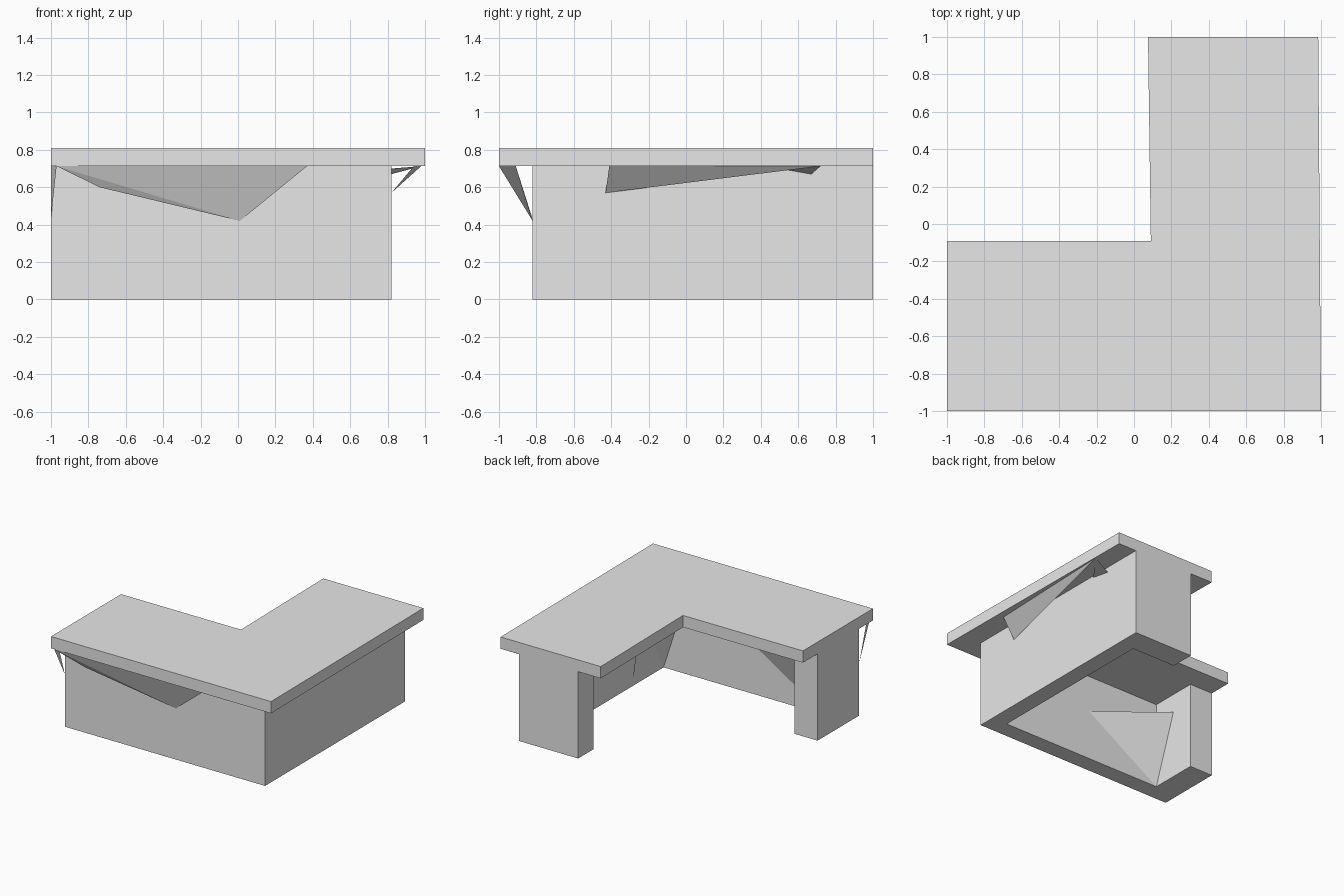
import bpy
import bmesh

cube = bpy.data.objects.get("Cube")
if cube:
    bpy.data.objects.remove(cube, do_unlink=True)

grey = bpy.data.materials.new("light_grey")
grey.use_nodes = True
grey.diffuse_color = (0.8, 0.8, 0.8, 1)
grey.node_tree.nodes["Principled BSDF"].inputs["Base Color"].default_value = (0.8, 0.8, 0.8, 1)


def finish(name, bm):
    mesh = bpy.data.meshes.new(name)
    bm.to_mesh(mesh)
    bm.free()
    mesh.materials.append(grey)
    obj = bpy.data.objects.new(name, mesh)
    bpy.context.collection.objects.link(obj)
    return obj


def slab(name, outline, bottom, top):
    """Extrude a plan outline between two heights."""
    bm = bmesh.new()
    face = bm.faces.new([bm.verts.new((x, y, bottom)) for x, y in outline])
    ext = bmesh.ops.extrude_face_region(bm, geom=[face])
    verts = [v for v in ext["geom"] if isinstance(v, bmesh.types.BMVert)]
    bmesh.ops.translate(bm, verts=verts, vec=(0, 0, top - bottom))
    bmesh.ops.recalc_face_normals(bm, faces=bm.faces)
    return finish(name, bm)


def sheet(name, points, faces):
    """Thin flat gusset made of a few facets."""
    bm = bmesh.new()
    verts = [bm.verts.new(p) for p in points]
    for face in faces:
        bm.faces.new([verts[i] for i in face])
    return finish(name, bm)


UNDER = 0.713   # underside of the counter
OUT = 0.82      # outer wall face
INN = 0.68      # inner wall face

# L-shaped counter top
slab("counter_top",
     [(-1, -1), (1, -1), (0.985, 1), (0.075, 1), (0.09, -0.09), (-1, -0.09)],
     UNDER, 0.81)

# L-shaped wall with a return panel at each end
slab("base_walls",
     [(-1, -OUT), (OUT, -OUT), (OUT, 1), (0.28, 1), (0.28, 0.8), (INN, 0.8),
      (INN, -INN), (-0.79, -INN), (-0.79, -0.28), (-1, -0.28)],
     0, UNDER)

# Slanted facets under the front overhang
sheet("front_gusset",
      [(-0.97, -1, UNDER), (-0.74, -0.93, 0.6), (0.01, -OUT, 0.42), (0.37, -0.91, UNDER)],
      [(0, 1, 2), (0, 2, 3)])
sheet("front_corner_gusset",
      [(-0.97, -1, UNDER), (-1, -OUT, 0.43), (-1, -0.91, UNDER)], [(0, 1, 2)])

# Slanted facets under the side overhang
sheet("side_gusset",
      [(0.94, -0.41, UNDER), (OUT, -0.43, 0.57), (0.98, 0.72, UNDER),
       (OUT, 0.67, 0.67), (OUT, 0.5, 0.7)],
      [(0, 1, 2), (2, 4, 3)])

# Slanted facets in the inner corners
sheet("inner_end_gusset",
      [(-0.79, -INN, 0), (-0.13, -INN, 0.41), (-0.79, -0.48, 0.56)], [(0, 1, 2)])
sheet("inner_corner_gusset",
      [(INN, -INN, 0), (INN, -0.27, 0), (0.62, -0.3, 0.6), (0.45, -INN, UNDER)],
      [(0, 1, 2), (0, 2, 3)])
